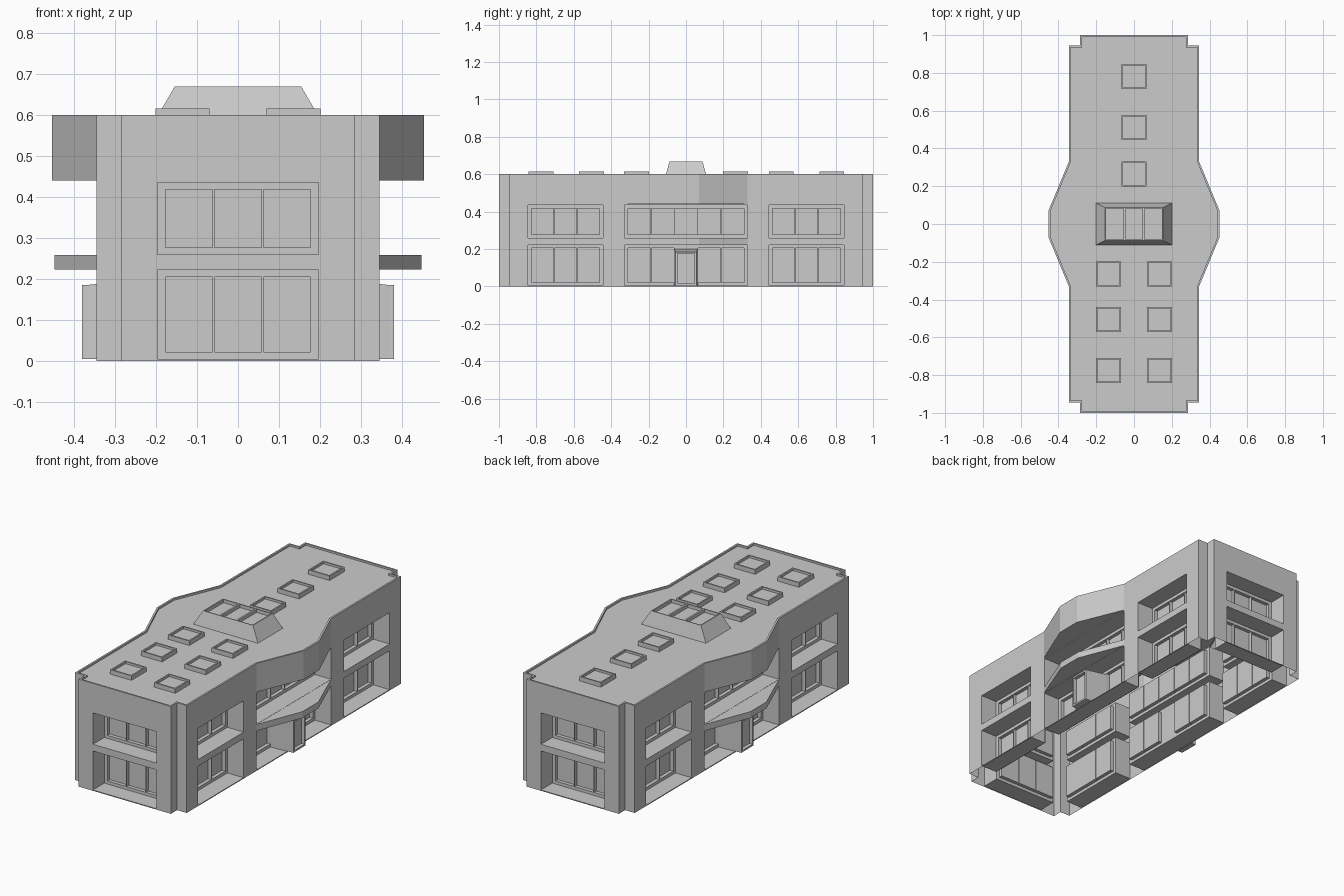
import bpy, bmesh

if "Cube" in bpy.data.objects:
    bpy.data.objects.remove(bpy.data.objects["Cube"])


def finish(bm, name):
    bmesh.ops.recalc_face_normals(bm, faces=bm.faces)
    me = bpy.data.meshes.new(name)
    bm.to_mesh(me)
    bm.free()
    ob = bpy.data.objects.new(name, me)
    bpy.context.scene.collection.objects.link(ob)
    return ob


def loft(bm, rings):
    """Skin a list of equal-length point rings and cap both ends; returns the end cap."""
    vs = [[bm.verts.new(p) for p in r] for r in rings]
    n = len(vs[0])
    for a, b in zip(vs, vs[1:]):
        for i in range(n):
            bm.faces.new((a[i], a[(i + 1) % n], b[(i + 1) % n], b[i]))
    bm.faces.new(vs[0][::-1])
    return bm.faces.new(vs[-1])


def rect(hx, hy, z, cx=0, cy=0):
    return [(cx - hx, cy - hy, z), (cx + hx, cy - hy, z),
            (cx + hx, cy + hy, z), (cx - hx, cy + hy, z)]


def add_box(bm, x0, x1, y0, y1, z0, z1):
    cx, cy = (x0 + x1) / 2, (y0 + y1) / 2
    hx, hy = abs(x1 - x0) / 2, abs(y1 - y0) / 2
    loft(bm, [rect(hx, hy, z0, cx, cy), rect(hx, hy, z1, cx, cy)])


def sink(bm, face, rim, offset):
    """Leave a rim around a face and push the middle by offset."""
    bmesh.ops.recalc_face_normals(bm, faces=bm.faces)
    bmesh.ops.inset_region(bm, faces=[face], thickness=rim, use_even_offset=True)
    new = bmesh.ops.extrude_discrete_faces(bm, faces=[face])["faces"][0]
    bmesh.ops.translate(bm, vec=offset, verts=new.verts)


def cut(ob, boxes):
    bm = bmesh.new()
    for b in boxes:
        add_box(bm, *b)
    cutter = finish(bm, "cutter")
    cutter.hide_render = True
    mod = ob.modifiers.new("cut", 'BOOLEAN')
    mod.operation, mod.solver, mod.object = 'DIFFERENCE', 'EXACT', cutter
    dg = bpy.context.evaluated_depsgraph_get()
    me = bpy.data.meshes.new_from_object(ob.evaluated_get(dg))
    ob.modifiers.clear()
    ob.data = me
    bpy.data.objects.remove(cutter)


# Building shell with notched corners, bulging middle and sunken roof
half = [(.285, -1), (.285, -.945), (.345, -.945), (.345, -.33), (.453, -.07)]
right = half + [(x, -y) for x, y in reversed(half)]
outline = right + [(-x, y) for x, y in reversed(right)]
bm = bmesh.new()
top = loft(bm, [[(x, y, z) for x, y in outline] for z in (0, .6)])
sink(bm, top, .01, (0, 0, -.01))
shell = finish(bm, "building_shell")

# The bulge only overhangs at roof level
cut(shell, [(s * .345, s * .6, -.33, .33, -.1, .44) for s in (-1, 1)])

# Window recesses and the panes set back inside them
FLOORS = [(.005, .222), (.26, .435)]
DEPTH, PANE = .1, .02
recesses, panes = [], []


def bay(wall, s, a0, a1, n, z0, z1, skip=None):
    """wall 'x' or 'y', side s, span a0..a1 along the wall, n panes."""
    d = .345 if wall == 'x' else 1
    def oriented(d0, d1, b0, b1, c0, c1):
        if wall == 'x':
            return (s * d0, s * d1, b0, b1, c0, c1)
        return (b0, b1, s * d0, s * d1, c0, c1)
    recesses.append(oriented(d - DEPTH, d + .05, a0, a1, z0, z1))
    w = (a1 - a0 - .034) / n
    for i in range(n):
        if i != skip:
            b = a0 + .017 + i * w
            panes.append(oriented(d - DEPTH - PANE, d - DEPTH + .03,
                                  b + .002, b + w - .002, z0 + .017, z1 - .017))


for s in (-1, 1):
    for level, (z0, z1) in enumerate(FLOORS):
        bay('y', s, -.196, .196, 3, z0, z1)
        bay('x', s, -.845, -.443, 3, z0, z1)
        bay('x', s, .443, .845, 3, z0, z1)
        bay('x', s, -.329, .329, 5, z0, z1, 2 if level == 0 else None)
cut(shell, recesses)
cut(shell, panes)

# The shell is open underneath
bm = bmesh.new()
bm.from_mesh(shell.data)
bottom = [f for f in bm.faces if all(abs(v.co.z) < 1e-4 for v in f.verts)]
bmesh.ops.delete(bm, geom=bottom, context='FACES')
bm.to_mesh(shell.data)
bm.free()

for s, side in ((1, "right"), (-1, "left")):
    # Entrance canopies
    bm = bmesh.new()
    plan = [(.345, -.33), (.447, -.07), (.447, .07), (.345, .33)]
    loft(bm, [[(s * x, y, z) for x, y in plan] for z in (.223, .259)])
    finish(bm, side + "_canopy")

    # Tapered porches with a recessed door
    bm = bmesh.new()
    rings = [[(s * x, -w, .005), (s * x, w, .005), (s * x, w, h), (s * x, -w, h)]
             for x, w, h in ((.245, .064, .2), (.37, .055, .185), (.38, .055, .185))]
    door = loft(bm, rings)
    sink(bm, door, .01, (-s * .02, 0, 0))
    finish(bm, side + "_porch")

# Small skylights
spots = [(x, y) for x in (-.135, .135) for y in (-.265, -.505, -.775)]
spots += [(0, y) for y in (.265, .51, .78)]
for i, (x, y) in enumerate(spots):
    bm = bmesh.new()
    top = loft(bm, [rect(.066, .066, z, x, y) for z in (.59, .615)])
    sink(bm, top, .008, (0, 0, -.012))
    finish(bm, "skylight_%d" % (i + 1))

# Central roof lantern with three panes
bm = bmesh.new()
loft(bm, [rect(.2, .11, .59), rect(.154, .088, .669)])
lantern = finish(bm, "roof_lantern")
cut(lantern, [(x - .046, x + .046, -.083, .083, .65, .7) for x in (-.102, 0, .102)])
